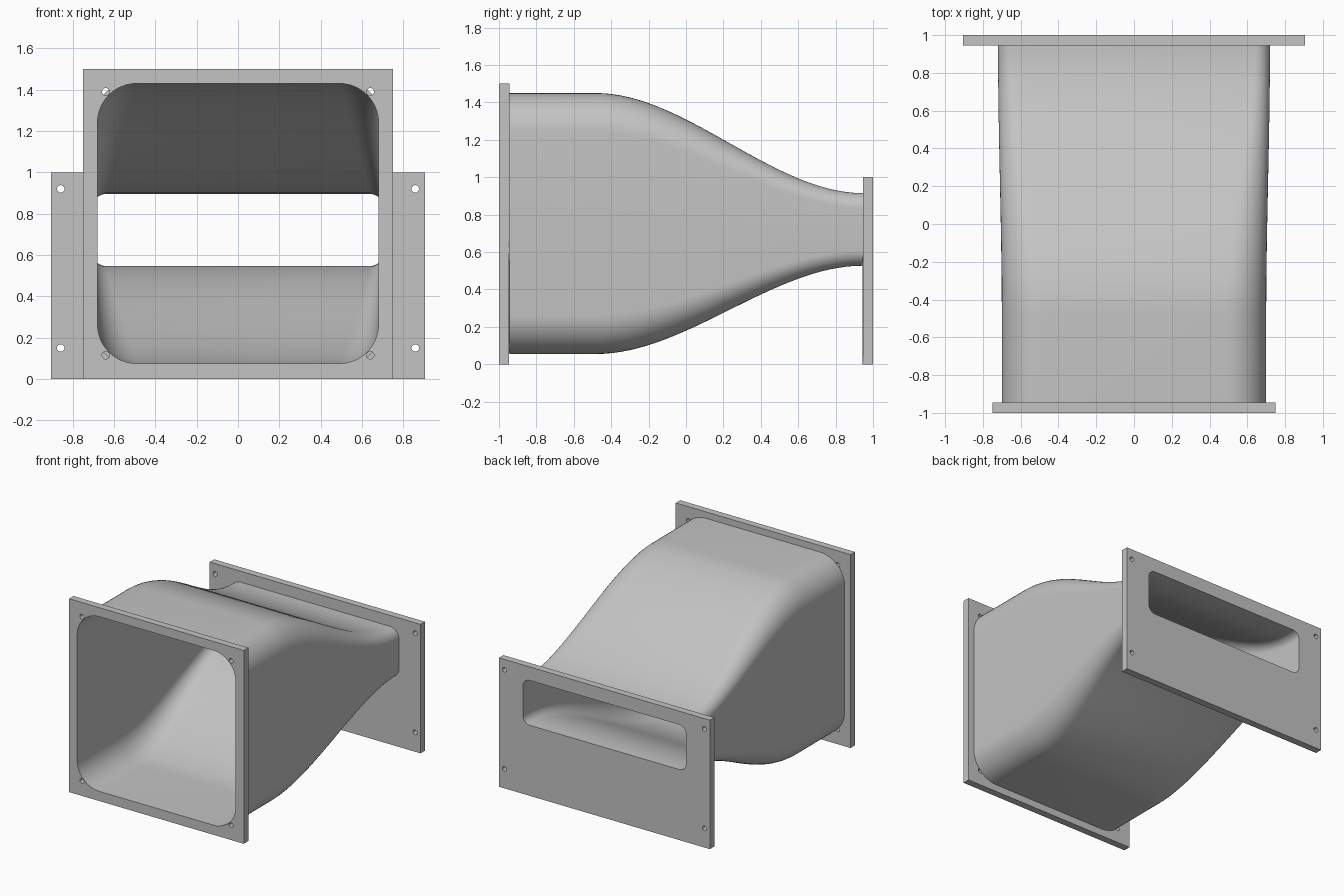
import bpy, bmesh, math
from mathutils import Matrix

cube = bpy.data.objects.get("Cube")
if cube:
    bpy.data.objects.remove(cube, do_unlink=True)

grey = bpy.data.materials.new("plain grey")
grey.use_nodes = True
GREY = (0.55, 0.55, 0.55, 1)
grey.diffuse_color = GREY
grey.node_tree.nodes["Principled BSDF"].inputs["Base Color"].default_value = GREY

PLATE = 0.055          # flange thickness
WALL = 0.02            # duct wall thickness
FACE = 1 - PLATE       # inner face of each flange
BEND = -0.48           # where the duct starts to narrow
CORNER_STEPS = 12


def rounded_rect(half_w, low, high, radius):
    """Counter-clockwise (x, z) outline with rounded corners."""
    pts = []
    corners = [(1, high), (-1, high), (-1, low), (1, low)]
    for i, (side, z) in enumerate(corners):
        cx = side * (half_w - radius)
        cz = z - radius if z == high else z + radius
        for k in range(CORNER_STEPS + 1):
            a = math.pi / 2 * (i + k / CORNER_STEPS)
            pts.append((cx + radius * math.cos(a), cz + radius * math.sin(a)))
    return pts


def circle(x, z, radius, steps=24):
    return [(x + radius * math.cos(math.tau * k / steps),
             z + radius * math.sin(math.tau * k / steps)) for k in range(steps)]


def section(y, offset=0.0):
    """Duct outline at depth y, grown outward by offset."""
    t = min(1, max(0, (y - BEND) / (FACE - BEND)))
    t = t * t * (3 - 2 * t)
    mix = lambda a, b: a + (b - a) * t
    return rounded_rect(mix(0.68, 0.70) + offset, mix(0.075, 0.547) - offset,
                        mix(1.43, 0.895) + offset, mix(0.19, 0.06) + offset)


def add_mesh(name, bm):
    bmesh.ops.recalc_face_normals(bm, faces=bm.faces)
    mesh = bpy.data.meshes.new(name)
    bm.to_mesh(mesh)
    bm.free()
    mesh.materials.append(grey)
    obj = bpy.data.objects.new(name, mesh)
    bpy.context.collection.objects.link(obj)
    bpy.ops.object.select_all(action='DESELECT')
    obj.select_set(True)
    bpy.context.view_layer.objects.active = obj
    bpy.ops.object.shade_smooth_by_angle(angle=math.radians(30))
    return obj


def flange(name, y, half_w, height, opening, holes):
    """Flat plate with a duct opening and bolt holes, from a filled outline."""
    curve = bpy.data.curves.new(name + "_outline", 'CURVE')
    curve.dimensions = '2D'
    curve.fill_mode = 'BOTH'
    curve.extrude = PLATE / 2
    border = [(-half_w, 0), (half_w, 0), (half_w, height), (-half_w, height)]
    for outline in [border, opening] + holes:
        spline = curve.splines.new('POLY')
        spline.points.add(len(outline) - 1)
        for point, (x, z) in zip(spline.points, outline):
            point.co = (x, z, 0, 1)
        spline.use_cyclic_u = True
    helper = bpy.data.objects.new(name + "_outline", curve)
    bpy.context.collection.objects.link(helper)
    filled = helper.to_mesh()
    bm = bmesh.new()
    bm.from_mesh(filled)
    helper.to_mesh_clear()
    bpy.data.objects.remove(helper, do_unlink=True)
    bmesh.ops.remove_doubles(bm, verts=bm.verts, dist=1e-5)
    bm.transform(Matrix.Translation((0, y, 0)) @ Matrix.Rotation(math.pi / 2, 4, 'X'))
    return add_mesh(name, bm)


# Flanges at both ends
front_holes = [circle(s * 0.64, z, 0.018) for s in (-1, 1) for z in (0.115, 1.39)]
back_holes = [circle(s * 0.858, z, 0.018) for s in (-1, 1) for z in (0.15, 0.92)]
flange("front_flange", -1 + PLATE / 2, 0.75, 1.5, section(-1), front_holes)
flange("back_flange", 1 - PLATE / 2, 0.905, 1.0, section(1), back_holes)

# Hollow duct: outer skin front to back, then inner skin back to front
ROWS = 32
depths = [-FACE] + [BEND + (FACE - BEND) * i / ROWS for i in range(ROWS + 1)]
rings = [(y, WALL) for y in depths] + [(y, 0.0) for y in reversed(depths)]
bm = bmesh.new()
loops = [[bm.verts.new((x, y, z)) for x, z in section(y, off)] for y, off in rings]
for i, a in enumerate(loops):
    b = loops[(i + 1) % len(loops)]
    for j in range(len(a)):
        k = (j + 1) % len(a)
        bm.faces.new((a[j], a[k], b[k], b[j]))
add_mesh("duct", bm)
